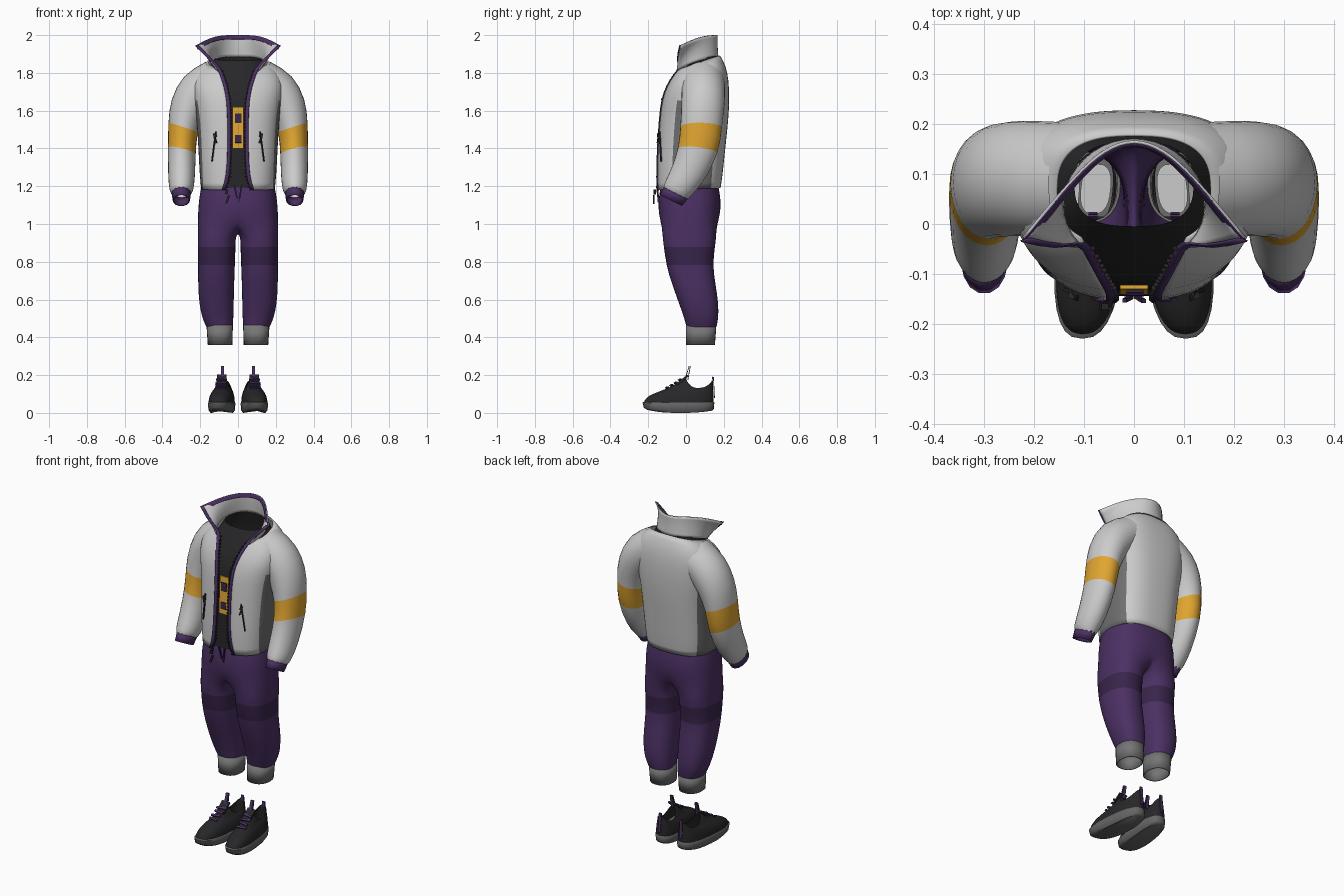
import bpy, bmesh
from math import sin, cos, acos, pi, copysign, radians
from mathutils import Vector, Matrix, Euler

if "Cube" in bpy.data.objects:
    bpy.data.objects.remove(bpy.data.objects["Cube"])


def mat(name, r, g, b):
    m = bpy.data.materials.new(name)
    m.diffuse_color = (r, g, b, 1)
    m.use_nodes = True
    m.node_tree.nodes["Principled BSDF"].inputs["Base Color"].default_value = m.diffuse_color
    return m


LIGHT = mat("light_cloth", .68, .68, .68)
PANEL = mat("panel_grey", .16, .16, .16)
PURPLE = mat("purple", .07, .03, .125)
DEEP = mat("deep_purple", .04, .018, .07)
YELLOW = mat("yellow", .75, .38, .03)
BLACK = mat("black", .02, .02, .022)
RIB = mat("rib_grey", .18, .18, .18)
SOLE = mat("sole_grey", .13, .13, .13)


def finish(name, bm, mats, mirror, sub=0, solid=0, smooth=True):
    bmesh.ops.recalc_face_normals(bm, faces=bm.faces)
    me = bpy.data.meshes.new(name)
    bm.to_mesh(me)
    bm.free()
    for m in mats:
        me.materials.append(m)
    if smooth:
        me.shade_smooth()
        me.set_sharp_from_angle(angle=radians(50))
    ob = bpy.data.objects.new(name, me)
    bpy.context.collection.objects.link(ob)
    if mirror:
        ob.modifiers.new("mirror", 'MIRROR').merge_threshold = .002
    if sub:
        s = ob.modifiers.new("sub", 'SUBSURF')
        s.levels = s.render_levels = sub
        s.boundary_smooth = 'PRESERVE_CORNERS'
    if solid:
        s = ob.modifiers.new("solid", 'SOLIDIFY')
        s.thickness, s.offset = solid, 0
    return ob


def shell(name, rows, mats, pick=None, skip=None, closed=False, mirror=True, cap=None, **kw):
    """Skin a list of equal-length point rows."""
    bm = bmesh.new()
    g = [[bm.verts.new(p) for p in r] for r in rows]
    n = len(rows[0])
    for r in range(len(rows) - 1):
        for c in range(n if closed else n - 1):
            if skip and skip(r, c):
                continue
            d = (c + 1) % n
            f = bm.faces.new((g[r][c], g[r][d], g[r + 1][d], g[r + 1][c]))
            f.material_index = pick(r, c) if pick else 0
    for i in cap or []:
        bm.faces.new(g[i])
    bmesh.ops.delete(bm, geom=[v for v in bm.verts if not v.link_faces], context='VERTS')
    return finish(name, bm, mats, mirror, **kw)


def blocks(name, items, m, mirror=True):
    """Boxes given as (location, size, rotation in degrees)."""
    bm = bmesh.new()
    for loc, size, rot in items:
        e = Euler([radians(a) for a in rot])
        bmesh.ops.create_cube(bm, size=1, matrix=Matrix.LocRotScale(Vector(loc), e, Vector(size)))
    return finish(name, bm, [m], mirror, smooth=False)


def sup(v, p):
    return copysign(abs(v) ** p, v)


def oval(a, x0, w, yf, yb, p=.75):
    return x0 + w * sup(cos(a), p), (yf + yb) / 2 + (yb - yf) / 2 * sup(sin(a), p)


# jacket body: half rows from the front opening to the centre back
N = 20
body_spec = [(1.18, 1.19, .08, .192, -.15, .18), (1.25, 1.25, .055, .2, -.152, .19),
             (1.4, 1.4, .05, .207, -.147, .205), (1.55, 1.55, .05, .215, -.137, .222),
             (1.66, 1.66, .055, .235, -.125, .227), (1.73, 1.76, .07, .245, -.1, .224),
             (1.79, 1.84, .09, .215, -.065, .208), (1.82, 1.89, .105, .155, -.045, .178)]
body = []
for zf, zb, xo, w, yf, yb in body_spec:
    a0 = -acos((xo / w) ** (1 / .75))
    row = []
    for i in range(N):
        a = a0 + (pi / 2 - a0) * i / (N - 1)
        x, y = oval(a, 0, w, yf, yb)
        row.append(Vector((x if i < N - 1 else 0, y, zf + (zb - zf) * (y - yf) / (yb - yf))))
    body.append(row)
shell("jacket_body", body, [LIGHT, PANEL], sub=1, solid=.006,
      pick=lambda r, c: 1 if r < 4 and 6 <= c <= 12 else 0)

# standing collar with flared tips
base = [(.105, -.048, 1.81), (.145, 0, 1.84), (.145, .07, 1.865), (.09, .15, 1.885), (0, .178, 1.885)]
mid = [(.15, -.045, 1.87), (.16, .01, 1.905), (.13, .08, 1.935), (.075, .145, 1.95), (0, .172, 1.95)]
rim = [(.222, -.027, 1.945), (.17, .035, 1.975), (.115, .098, 1.995), (.06, .15, 2), (0, .172, 2)]
shell("collar", [base, mid, rim], [LIGHT], sub=2, solid=.006)
shell("collar_rim_tape", [[(x, y - .004, z) for x, y, z in rim],
                          [(x * .95, y - .01, z - .022) for x, y, z in rim]],
      [PURPLE], sub=2, solid=.003)

# purple front tape and zip teeth along the opening
edge = [r[0] for r in body] + [Vector(mid[0]), Vector(rim[0])]
shell("front_tape", [[p + Vector((.005, -.007, 0)) for p in edge],
                     [p + Vector((-.014, -.002, .002)) for p in edge]],
      [PURPLE], sub=1, solid=.004)
teeth = []
for p, q in zip(edge[:-3], edge[1:-2]):
    n = max(2, int((q - p).length / .018))
    teeth += [(p.lerp(q, i / n) + Vector((-.015, -.004, 0)), (.009, .008, .008), (0, 0, 0)) for i in range(n)]
blocks("zip_teeth", teeth, BLACK)
blocks("zip_pull", [((-.06, -.165, 1.17), (.014, .012, .025), (0, 10, 0)),
                    ((-.055, -.17, 1.13), (.01, .008, .045), (0, 20, 0))], BLACK, False)

# pocket zips
blocks("pocket_zip", [((.128, -.136, 1.41), (.006, .008, .16), (0, -8, 22)),
                      ((.122, -.145, 1.47), (.014, .012, .02), (0, 20, 22)),
                      ((.12, -.148, 1.445), (.008, .008, .035), (0, 20, 22))], BLACK)


# sleeves
def ring(c, d, r, ry, n=14):
    d = Vector(d).normalized()
    v = Vector((0, 1, 0))
    v = (v - d * v.dot(d)).normalized()
    u = v.cross(d)
    return [Vector(c) + u * r * cos(2 * pi * i / n) + v * ry * sin(2 * pi * i / n) for i in range(n)]


sleeve = [ring((.14, .09, 1.755), (1, 0, -.3), .112, .118), ring((.22, .092, 1.70), (1, 0, -.8), .122, .12),
          ring((.267, .09, 1.62), (.4, 0, -1), .103, .118), ring((.293, .08, 1.515), (.3, 0, -1), .082, .113),
          ring((.298, .07, 1.39), (.3, -.1, -1), .079, .112), ring((.299, .005, 1.25), (.1, -.45, -1), .074, .095),
          ring((.30, -.05, 1.175), (0, -.5, -1), .066, .078), ring((.30, -.056, 1.16), (0, -.5, -1), .05, .072)]
shell("sleeve", sleeve, [LIGHT, YELLOW], pick=lambda r, c: int(r == 3), closed=True, sub=1)
shell("sleeve_cuff", [ring((.30, -.05, 1.17), (0, -.5, -1), .05, .07),
                      ring((.30, -.08, 1.125), (0, -.5, -1), .043, .065)], [PURPLE], closed=True, solid=.005)

# inner shirt
shirt = []
for zf, zb, w, yf, yb in [(1.17, 1.17, .18, -.135, .165), (1.4, 1.4, .19, -.133, .19), (1.6, 1.6, .2, -.12, .205),
                          (1.7, 1.7, .2, -.1, .205), (1.78, 1.8, .175, -.055, .19), (1.865, 1.89, .12, -.005, .165)]:
    row = []
    for i in range(17):
        x, y = oval(-pi / 2 + pi * i / 16, 0, w, yf, yb)
        row.append((0 if i in (0, 16) else x, y, zf + (zb - zf) * (y - yf) / (yb - yf)))
    shirt.append(row)
shell("shirt", shirt, [BLACK], sub=1)
blocks("shirt_patch", [((0, -.132, 1.51), (.056, .008, .22), (-3, 0, 0))], YELLOW, False)
blocks("patch_windows", [((.002, -.1345, 1.56), (.034, .008, .05), (-3, 0, 0)),
                         ((.002, -.139, 1.45), (.034, .008, .04), (-3, 0, 0))], DEEP, False)

# trousers: open hip arcs that split into closed leg rings at the crotch
K, M = 17, 5
trousers = []
for z, w, yf, yb in [(1.215, .19, -.13, .168), (1.16, .203, -.142, .18), (1.1, .21, -.148, .186),
                     (1.02, .214, -.143, .178)]:
    row = []
    for i in range(K):
        x, y = oval(-pi / 2 + pi * i / (K - 1), 0, w, yf, yb, .8)
        row.append((0 if i in (0, K - 1) else x, y, z))
    for j in range(1, M + 1):
        t = j / (M + 1)
        row.append((0, yb + (yf - yb) * t, z - .07 * sin(pi * t)))
    trousers.append(row)
for z, xi, xo, yf, yb in [(.93, .012, .214, -.126, .162), (.89, .012, .214, -.12, .156), (.78, .016, .213, -.106, .142),
                          (.68, .02, .212, -.075, .158), (.58, .022, .207, -.038, .173), (.5, .024, .19, -.01, .173),
                          (.455, .027, .168, .002, .162)]:
    angles = [-.75 * pi + 1.5 * pi * i / (K - 1) for i in range(K)]
    angles += [.75 * pi + .5 * pi * j / (M + 1) for j in range(1, M + 1)]
    trousers.append([(*oval(a, (xi + xo) / 2, (xo - xi) / 2, yf, yb, .85), z) for a in angles])
shell("trousers", trousers, [PURPLE, DEEP], closed=True, sub=1,
      pick=lambda r, c: int(r == 5), skip=lambda r, c: r < 3 and c >= K - 1)


def loop(z, x0, w, yf, yb, p=.85, n=24):
    return [(*oval(2 * pi * i / n, x0, w, yf, yb, p), z) for i in range(n)]


shell("ankle_rib", [loop(.465, .097, .067, .002, .158), loop(.36, .095, .062, .003, .15)],
      [RIB], closed=True, solid=.006)
blocks("drawstring", [((.012, -.15, 1.16), (.008, .008, .09), (6, 10, 0)),
                      ((-.012, -.15, 1.17), (.008, .008, .07), (6, -12, 0))], DEEP, False)


# shoes: stacked outlines whose height varies from toe to heel
def sole_ring(yf, yb, w, zf, zm, zb, n=28):
    out = []
    for i in range(n):
        a = 2 * pi * i / n
        x, y = oval(a, 0, w, yf, yb, .78)
        s = sin(a)
        out.append((x + .083 - .09 * y, y, zm + ((zf if s < 0 else zb) - zm) * s * s))
    return out


shell("shoe_sole", [sole_ring(-.205, .138, .056, .016, 0, .012), sole_ring(-.224, .148, .066, .028, .014, .022),
                    sole_ring(-.23, .15, .069, .055, .05, .055), sole_ring(-.222, .145, .064, .06, .056, .06)],
      [SOLE], closed=True, cap=[0, -1])
shell("shoe_upper", [sole_ring(-.224, .147, .066, .054, .052, .054), sole_ring(-.216, .147, .065, .078, .075, .085),
                     sole_ring(-.18, .146, .059, .1, .098, .11), sole_ring(-.11, .143, .05, .125, .117, .14),
                     sole_ring(-.055, .142, .043, .152, .126, .16), sole_ring(-.008, .143, .038, .186, .134, .178),
                     sole_ring(.0, .136, .034, .178, .128, .168)], [BLACK], closed=True, sub=1)
shell("insole", [sole_ring(.02, .12, .03, .064, .064, .064), sole_ring(.02, .12, .03, .07, .07, .07)],
      [], closed=True, cap=[0, -1])
blocks("shoe_tongue", [((.085, -.018, .175), (.05, .012, .075), (-52, 0, 0))], BLACK)
blocks("laces", [((.084 - .09 * y, y, z), (.058, .012, .007), (34, 0, s * 10))
                 for y, z, s in [(-.1, .134, 1), (-.077, .147, -1), (-.054, .16, 1), (-.032, .176, -1)]], PURPLE)
blocks("tongue_loop", [((.082, .004, .208), (.018, .004, .085), (-18, 0, 0)),
                       ((.082, .016, .21), (.018, .004, .075), (-10, 0, 0))], PURPLE)
blocks("heel_loop", [((.07, .148, .135), (.016, .004, .11), (3, 0, 0)),
                     ((.07, .139, .175), (.016, .004, .035), (-8, 0, 0))], PURPLE)
